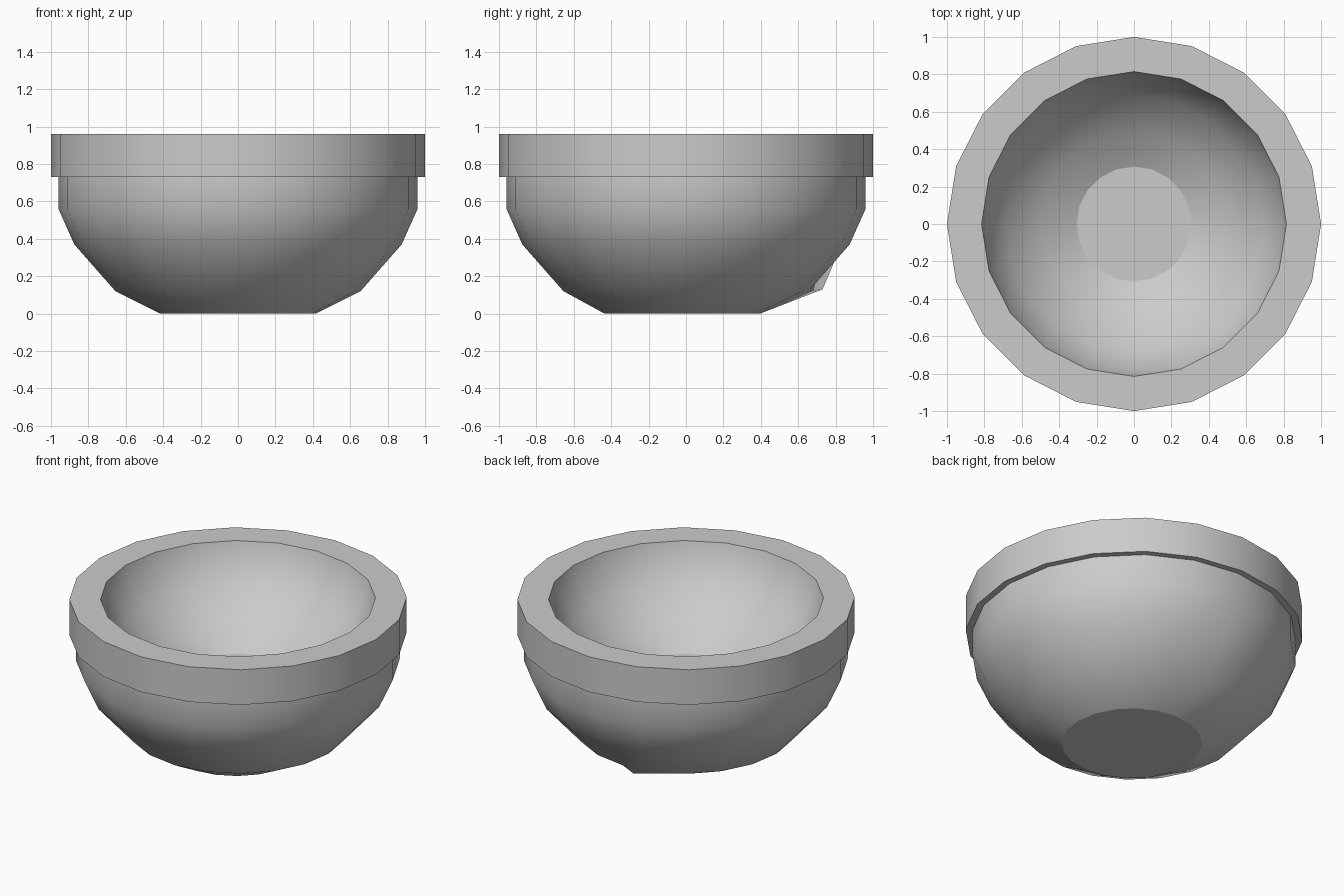
import bpy, bmesh, math
from mathutils import Vector

if "Cube" in bpy.data.objects:
    bpy.data.objects.remove(bpy.data.objects["Cube"])

SIDES = 20

# Bowl section (radius, height, y shift): base, outer wall, rim band, inner wall, floor
PROFILE = [
    (0.415, 0.00, -0.02), (0.655, 0.12, 0), (0.875, 0.37, 0), (0.96, 0.56, 0),
    (0.96, 0.73, 0), (1.00, 0.73, 0), (1.00, 0.96, 0), (0.815, 0.96, 0),
    (0.79, 0.87, 0), (0.69, 0.71, 0), (0.50, 0.553, 0), (0.307, 0.455, 0),
]


def ring(bm, radius, height, shift):
    return [bm.verts.new((radius * math.cos(a), radius * math.sin(a) + shift, height))
            for a in (2 * math.pi * i / SIDES for i in range(SIDES))]


bm = bmesh.new()
rings = [ring(bm, *p) for p in PROFILE]
for low, high in zip(rings, rings[1:]):
    for i in range(SIDES):
        j = (i + 1) % SIDES
        bm.faces.new((low[i], low[j], high[j], high[i]))

# Flat underside and flat inner floor
bm.faces.new(reversed(rings[0]))
bm.faces.new(rings[-1])

# Smooth walls with crisp creases at base, rim and floor
bm.normal_update()
for f in bm.faces:
    f.smooth = True
for index in (0, 4, 5, 6, 7, 11):
    loop = rings[index]
    for i in range(SIDES):
        bm.edges.get((loop[i], loop[(i + 1) % SIDES])).smooth = False

# Small bulge low on the back of the outer wall
rings[1][6].co = Vector((-0.13, 0.73, 0.13))

mesh = bpy.data.meshes.new("bowl")
bm.to_mesh(mesh)
bm.free()
bowl = bpy.data.objects.new("bowl", mesh)
bpy.context.collection.objects.link(bowl)
